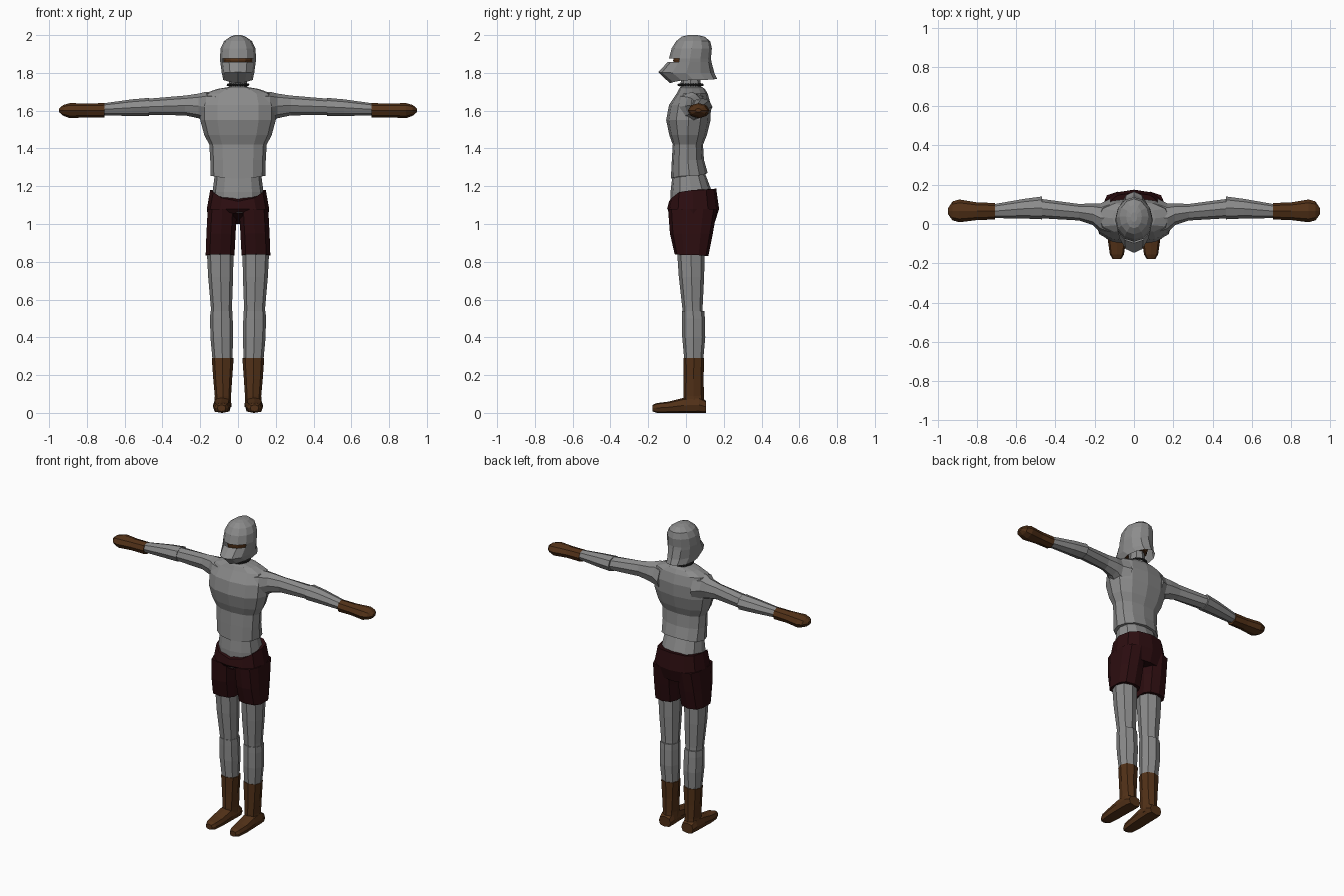
import bpy, bmesh, math
from mathutils import Matrix


def material(name, rgb):
    m = bpy.data.materials.new(name)
    m.diffuse_color = (*rgb, 1)
    return m


GREY = material("steel grey", (0.26, 0.26, 0.26))
RED = material("dark red cloth", (0.025, 0.004, 0.005))
BROWN = material("brown leather", (0.085, 0.031, 0.009))
DARK = material("dark iron", (0.02, 0.02, 0.02))


def finish(bm, name, mat, mirror=False):
    bmesh.ops.recalc_face_normals(bm, faces=bm.faces)
    me = bpy.data.meshes.new(name)
    bm.to_mesh(me)
    bm.free()
    me.materials.append(mat)
    ob = bpy.data.objects.new(name, me)
    bpy.context.collection.objects.link(ob)
    if mirror:
        mod = ob.modifiers.new("mirror", 'MIRROR')
        mod.use_mirror_merge = False
    return ob


PLACE = {'z': lambda p, a, b: (a, b, p),
         'x': lambda p, a, b: (p, a, b),
         'y': lambda p, a, b: (a, p, b)}


def loft(name, mat, rings, axis='z', n=8, power=2.0, mirror=False,
         bottom=True, gap=None):
    """Skin rings of (position, centre, half width, low, high[, low shift, high shift]).
    gap = (band, half span): leaves an opening around the low side of that band."""
    bm = bmesh.new()
    loops = []
    for r in rings:
        pos, ca, ra, b0, b1 = r[:5]
        s0, s1 = r[5:] if len(r) > 5 else (0, 0)
        loop = []
        for i in range(n):
            t = 2 * math.pi * i / n - math.pi / 2
            c, s = math.cos(t), math.sin(t)
            c = math.copysign(abs(c) ** (2 / power), c)
            s = math.copysign(abs(s) ** (2 / power), s)
            shift = s0 * abs(s) ** 3 if s < 0 else s1 * s ** 3
            b = (b0 + b1) / 2 + s * (b1 - b0) / 2
            loop.append(bm.verts.new(PLACE[axis](pos + shift, ca + c * ra, b)))
        loops.append(loop)
    for k in range(len(loops) - 1):
        lo, hi = loops[k], loops[k + 1]
        for i in range(n):
            if gap and k == gap[0] and (i < gap[1] or i >= n - gap[1]):
                continue
            j = (i + 1) % n
            bm.faces.new((lo[i], lo[j], hi[j], hi[i]))
    if bottom:
        bm.faces.new(loops[0])
    bm.faces.new(loops[-1])
    return finish(bm, name, mat, mirror)


# Body
loft("shirt", GREY, [
    (1.255, 0, .145, -.08, .115, -.015, .015), (1.34, 0, .147, -.075, .095),
    (1.42, 0, .152, -.07, .09), (1.47, 0, .178, -.088, .11),
    (1.55, 0, .2, -.105, .13), (1.63, 0, .2, -.09, .132),
    (1.69, 0, .18, -.05, .115), (1.715, 0, .11, -.037, .10),
    (1.725, 0, .05, -.03, .085)], n=12, power=2.3)
loft("waist", GREY, [
    (1.06, 0, .135, -.08, .14), (1.17, 0, .135, -.082, .138),
    (1.27, 0, .122, -.07, .10)], n=12, power=2.3)
loft("neck", GREY, [(1.70, 0, .048, -.03, .08), (1.82, 0, .045, -.025, .075)])

# Sleeves in two overlapping sections, then gloves
loft("upper_arm", GREY, [
    (.12, .03, .10, 1.52, 1.70), (.17, .03, .075, 1.54, 1.70),
    (.21, .05, .055, 1.56, 1.69), (.28, .06, .042, 1.575, 1.68),
    (.49, .08, .050, 1.578, 1.662)], 'x', mirror=True)
loft("forearm", GREY, [
    (.47, .082, .058, 1.572, 1.668), (.56, .078, .050, 1.572, 1.66),
    (.72, .065, .035, 1.575, 1.638)], 'x', mirror=True)
loft("glove", BROWN, [
    (.708, .065, .042, 1.563, 1.64), (.80, .065, .045, 1.565, 1.638),
    (.89, .067, .058, 1.56, 1.64), (.925, .067, .048, 1.573, 1.63),
    (.947, .065, .016, 1.592, 1.612)], 'x', mirror=True)

# Shorts: seat section and two legs
loft("shorts_seat", RED, [
    (1.0, 0, .155, -.075, .15, .06, 0), (1.08, 0, .165, -.10, .175),
    (1.18, 0, .147, -.09, .16, -.06, .008)], n=12, power=2.5)
loft("shorts_leg", RED, [
    (.835, .095, .079, -.06, .118, .005, -.005), (.95, .09, .08, -.085, .142),
    (1.08, .083, .08, -.095, .165)], n=10, power=2.8, mirror=True)

# Legs and boots
loft("thigh", GREY, [
    (.52, .088, .054, -.016, .088), (.56, .088, .056, -.02, .088),
    (.72, .092, .066, -.038, .096), (.90, .095, .072, -.05, .10)],
    n=8, power=2.3, mirror=True)
loft("shin", GREY, [
    (.27, .082, .052, -.008, .09), (.40, .086, .06, -.02, .102),
    (.50, .088, .06, -.022, .1), (.54, .088, .058, -.022, .097)],
    n=8, power=2.3, mirror=True)
loft("boot_shaft", BROWN, [
    (.03, .08, .045, -.01, .10), (.09, .08, .043, -.014, .095),
    (.18, .081, .05, -.012, .093), (.29, .081, .058, -.013, .096)],
    n=8, power=2.3, mirror=True)
loft("boot_foot", BROWN, [
    (-.178, .087, .022, .008, .042), (-.155, .087, .036, 0, .052),
    (-.09, .087, .045, 0, .06), (-.01, .085, .047, 0, .08),
    (.07, .083, .048, 0, .085), (.105, .082, .042, 0, .065)],
    'y', power=3, mirror=True)

# Helmet shell with an open eye slit and a flared skirt
loft("helmet", GREY, [
    (1.762, 0, .078, -.085, .165, -.017, .006),
    (1.80, 0, .086, -.147, .15, .004, 0),
    (1.858, 0, .094, -.096, .135), (1.876, 0, .096, -.09, .132),
    (1.93, 0, .092, -.076, .137), (1.968, 0, .074, -.052, .128),
    (1.992, 0, .04, -.022, .098), (2.0, 0, .016, .01, .06)],
    n=12, bottom=False, gap=(2, 2))
loft("face", BROWN, [
    (1.80, 0, .06, -.06, .09), (1.867, 0, .078, -.068, .10),
    (1.93, 0, .065, -.05, .09)], n=12)

# Chain collar around the neck
bm = bmesh.new()
for i in range(28):
    t = 2 * math.pi * i / 28
    spot = Matrix.Translation((.053 * math.cos(t), .025 + .062 * math.sin(t), 1.737))
    bmesh.ops.create_icosphere(bm, subdivisions=1, radius=.008, matrix=spot)
finish(bm, "chain_collar", DARK)
